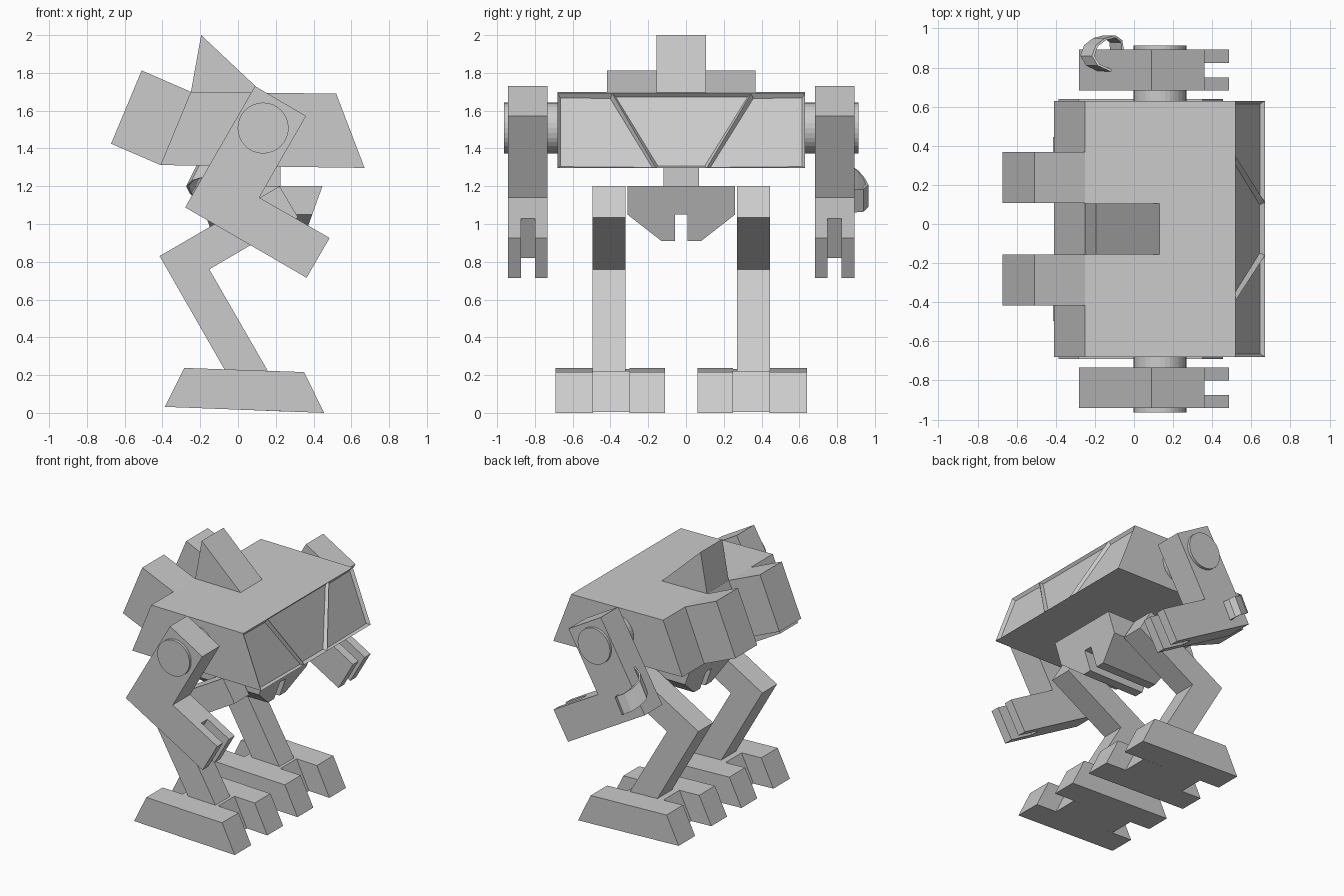
import bpy, bmesh, math
from mathutils import Vector

if "Cube" in bpy.data.objects:
    bpy.data.objects.remove(bpy.data.objects["Cube"])

CY = -0.025  # symmetry plane in y

grey = bpy.data.materials.new("plain_grey")
grey.diffuse_color = (0.6, 0.6, 0.6, 1)
grey.use_nodes = True
grey.node_tree.nodes["Principled BSDF"].inputs["Base Color"].default_value = grey.diffuse_color


def finish(bm, name):
    bmesh.ops.recalc_face_normals(bm, faces=bm.faces)
    me = bpy.data.meshes.new(name)
    bm.to_mesh(me)
    bm.free()
    me.materials.append(grey)
    ob = bpy.data.objects.new(name, me)
    bpy.context.collection.objects.link(ob)
    return ob


def loft(bm, a, b):
    """Closed solid between two matching outlines."""
    va = [bm.verts.new(p) for p in a]
    vb = [bm.verts.new(p) for p in b]
    bm.faces.new(va)
    bm.faces.new(vb[::-1])
    n = len(va)
    for i in range(n):
        bm.faces.new((va[i], vb[i], vb[(i + 1) % n], va[(i + 1) % n]))


def prism(bm, outline, y0, y1):
    """Extrude an x-z outline along y, measured from the symmetry plane."""
    loft(bm, [(x, CY + y0, z) for x, z in outline],
         [(x, CY + y1, z) for x, z in outline])


def part(name, *pieces):
    bm = bmesh.new()
    for outline, y0, y1 in pieces:
        prism(bm, outline, y0, y1)
    return finish(bm, name)


# Cabin hull, with its front split into three recessed window panes
HW = 0.655
bm = bmesh.new()
top = [bm.verts.new((0.52, CY + y, 1.69)) for y in (-HW, -0.365, 0.37, HW)]
low = [bm.verts.new((0.67, CY + y, 1.297)) for y in (-HW, -0.135, 0.135, HW)]
rt = [bm.verts.new((-0.25, CY + y, 1.70)) for y in (-HW, HW)]
rl = [bm.verts.new((-0.41, CY + y, 1.312)) for y in (-HW, HW)]
panes = [bm.faces.new((top[i], low[i], low[i + 1], top[i + 1])) for i in range(3)]
bm.faces.new(top + rt[::-1])
bm.faces.new(low + rl[::-1])
bm.faces.new((rt[0], rt[1], rl[1], rl[0]))
for i, j in ((0, 0), (3, 1)):
    bm.faces.new((top[i], low[i], rl[j], rt[j]))
bmesh.ops.recalc_face_normals(bm, faces=bm.faces)
bmesh.ops.inset_individual(bm, faces=panes, thickness=0.022, depth=-0.022)
finish(bm, "cabin")

# Top fin and neck
part("fin", ([(-0.25, 1.695), (-0.195, 2.0), (0.135, 1.69)], -0.13, 0.13))
part("neck", ([(-0.005, 1.2), (0.225, 1.2), (0.225, 1.305), (-0.005, 1.305)], -0.095, 0.095))

# Hip block: slotted wedge outline, narrowing downward along x too
section = [(-0.285, 1.2), (-0.285, 1.05), (-0.105, 0.91), (-0.033, 0.91),
           (-0.033, 1.05), (0.033, 1.05), (0.033, 0.91), (0.105, 0.91),
           (0.285, 1.05), (0.285, 1.2)]
bm = bmesh.new()
loft(bm, *[[(0.11 + s * (0.337 - 0.36 * (1.2 - z)), CY + y, z) for y, z in section]
           for s in (-1, 1)])
finish(bm, "hip")

# Outlines for the paired parts
thruster = [(-0.51, 1.813), (-0.672, 1.425), (-0.41, 1.312), (-0.25, 1.70)]
palm = [(0.09, 1.73), (0.36, 1.572), (0.113, 1.14), (0.305, 1.03),
        (0.183, 0.82), (-0.28, 1.088)]
finger = [(0.305, 1.03), (0.485, 0.926), (0.363, 0.715), (0.183, 0.82)]
leg = [(0.22, 1.2), (0.318, 1.035), (-0.152, 0.76), (0.165, 0.21),
       (-0.06, 0.21), (-0.415, 0.83)]
toe_bar = [(-0.387, 0.032), (-0.285, 0.238), (0.35, 0.216), (0.456, 0.0)]
bridge = [(-0.22, 0.026), (-0.12, 0.232), (0.18, 0.222), (0.285, 0.006)]

for side, s in (("right", -1), ("left", 1)):
    part("thruster_" + side, (thruster, s * 0.132, s * 0.392))
    part("arm_" + side, (palm, s * 0.708, s * 0.917),
         (finger, s * 0.708, s * 0.775), (finger, s * 0.849, s * 0.917))
    part("leg_" + side, (leg, s * 0.295, s * 0.47))
    part("foot_" + side, (toe_bar, s * 0.086, s * 0.275),
         (bridge, s * 0.275, s * 0.468), (toe_bar, s * 0.468, s * 0.665))
    # Shoulder axle
    circle = [(0.133 + 0.135 * math.cos(a), 1.508 + 0.135 * math.sin(a))
              for a in (i * math.tau / 32 for i in range(32))]
    part("shoulder_" + side, (circle, s * 0.65, s * 0.938))

# Curved strap looping from the back of one arm to its outer face
path = [(-0.08, 0.775, 1.33), (-0.15, 0.78, 1.31), (-0.215, 0.81, 1.29),
        (-0.245, 0.86, 1.26), (-0.225, 0.915, 1.22), (-0.18, 0.95, 1.18),
        (-0.125, 0.965, 1.15), (-0.09, 0.94, 1.125), (-0.08, 0.88, 1.12)]
pts = [Vector(p) for p in path]
mid = Vector((-0.13, 0.865, 0))
bm = bmesh.new()
rings = []
for p in pts:
    inward = (mid - Vector((p.x, p.y, 0))).normalized() * 0.012
    up = Vector((0.03, 0, 0.06))
    rings.append([bm.verts.new(v) for v in
                  (p + up, p - up, p - up + inward, p + up + inward)])
for a, b in zip(rings, rings[1:]):
    for k in range(4):
        bm.faces.new((a[k], b[k], b[(k + 1) % 4], a[(k + 1) % 4]))
bm.faces.new(rings[0])
bm.faces.new(rings[-1][::-1])
finish(bm, "arm_strap")
